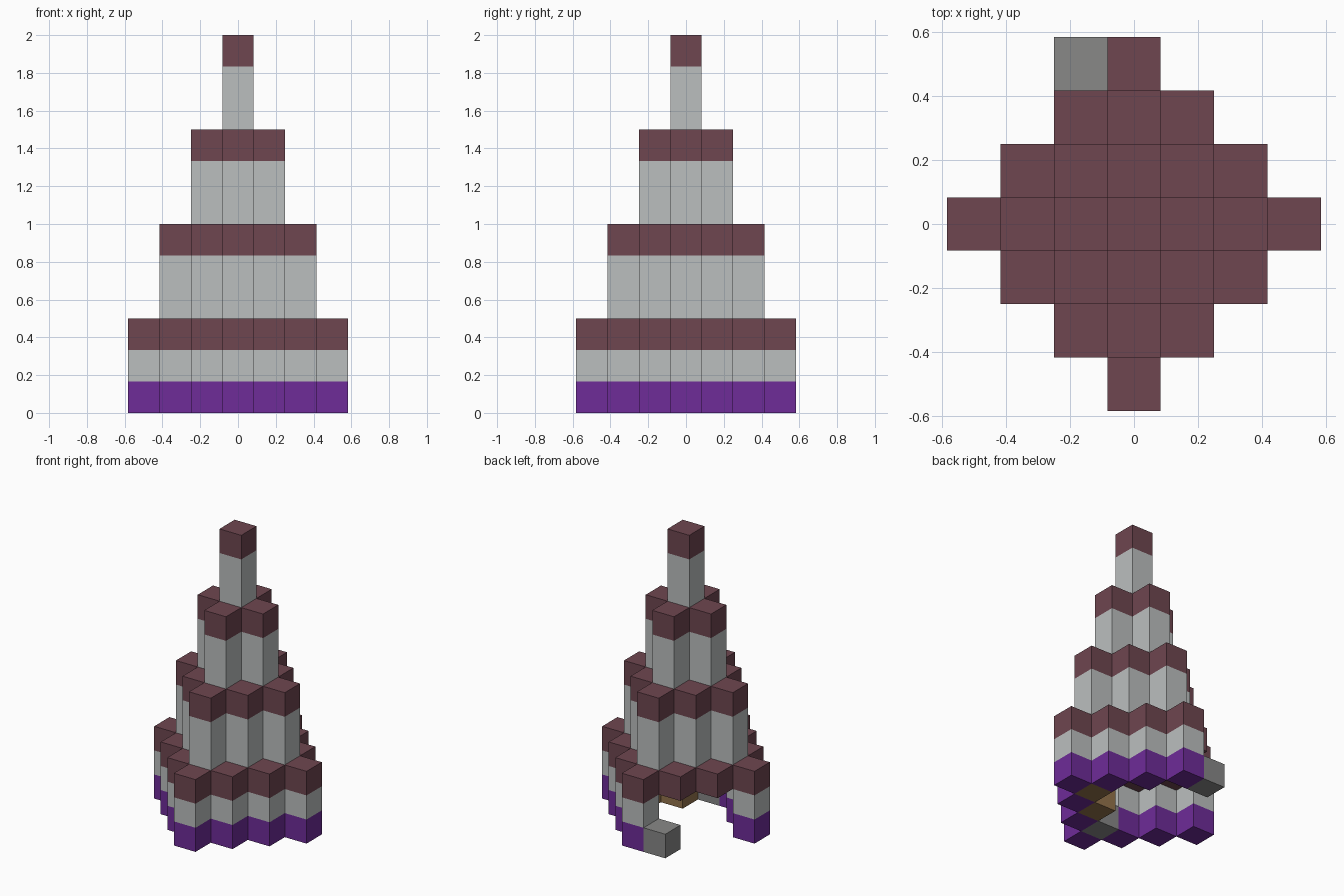
import bpy, bmesh
from mathutils import Vector

U = 1 / 6  # edge of one block

cube = bpy.data.objects.get("Cube")
if cube:
    bpy.data.objects.remove(cube, do_unlink=True)


def material(name, rgb):
    mat = bpy.data.materials.new(name)
    mat.use_nodes = True
    mat.diffuse_color = (*rgb, 1)
    mat.node_tree.nodes["Principled BSDF"].inputs["Base Color"].default_value = (*rgb, 1)
    return mat


maroon = material("maroon", (0.156, 0.061, 0.08))
pale_grey = material("pale grey", (0.5, 0.52, 0.52))
purple = material("purple", (0.156, 0.025, 0.315))
stone_grey = material("stone grey", (0.246, 0.246, 0.242))
brown = material("brown", (0.29, 0.17, 0.07))

parts = {}   # part name -> (material, blocks)
filled = set()


def add_part(name, mat, blocks):
    parts[name] = (mat, list(blocks))
    filled.update(parts[name][1])


def diamond(radius, levels, hollow=False):
    span = range(-radius, radius + 1)
    return [(i, j, k) for k in levels for i in span for j in span
            if abs(i) + abs(j) == radius or (not hollow and abs(i) + abs(j) < radius)]


def without_doorway(blocks):
    return [b for b in blocks if b[:2] not in ((-1, 2), (-2, 1))]


# Ground storey: hollow diamond wall with a wide doorway and a roof slab
add_part("base_course", purple, without_doorway(diamond(3, [0], True)))
add_part("ground_wall", pale_grey, without_doorway(diamond(3, [1], True)))
add_part("ground_roof", maroon, diamond(3, [2]))

# Upper storeys, each one block narrower
for radius, label in ((2, "middle"), (1, "upper"), (0, "spire")):
    start = 3 * (3 - radius)
    add_part(label + "_wall", pale_grey, diamond(radius, [start, start + 1]))
    add_part(label + "_roof", maroon, diamond(radius, [start + 2]))

# Furnishings inside and the block beside the doorway
add_part("wooden_crates", brown, [(2, 0, 0), (1, -1, 0)])
add_part("stone_hearth", stone_grey, [(0, -2, 0)])
add_part("door_step", stone_grey, [(-1, 3, 0)])


def build(name, mat, blocks):
    """Make the exposed faces of a set of blocks."""
    bm = bmesh.new()
    for block in blocks:
        centre = Vector(block) + Vector((0, 0, 0.5))
        for axis in range(3):
            for sign in (-1, 1):
                normal = Vector((0, 0, 0))
                normal[axis] = sign
                if tuple(int(a + b) for a, b in zip(block, normal)) in filled:
                    continue
                side = Vector((0, 0, 0))
                side[(axis + 1) % 3] = 1
                up = normal.cross(side)
                corners = (-side - up, side - up, side + up, up - side)
                bm.faces.new([bm.verts.new((centre + (normal + c) / 2) * U)
                              for c in corners])
    bmesh.ops.remove_doubles(bm, verts=bm.verts, dist=U / 100)
    mesh = bpy.data.meshes.new(name)
    bm.to_mesh(mesh)
    bm.free()
    mesh.materials.append(mat)
    bpy.context.collection.objects.link(bpy.data.objects.new(name, mesh))


for name, (mat, blocks) in parts.items():
    build(name, mat, blocks)
